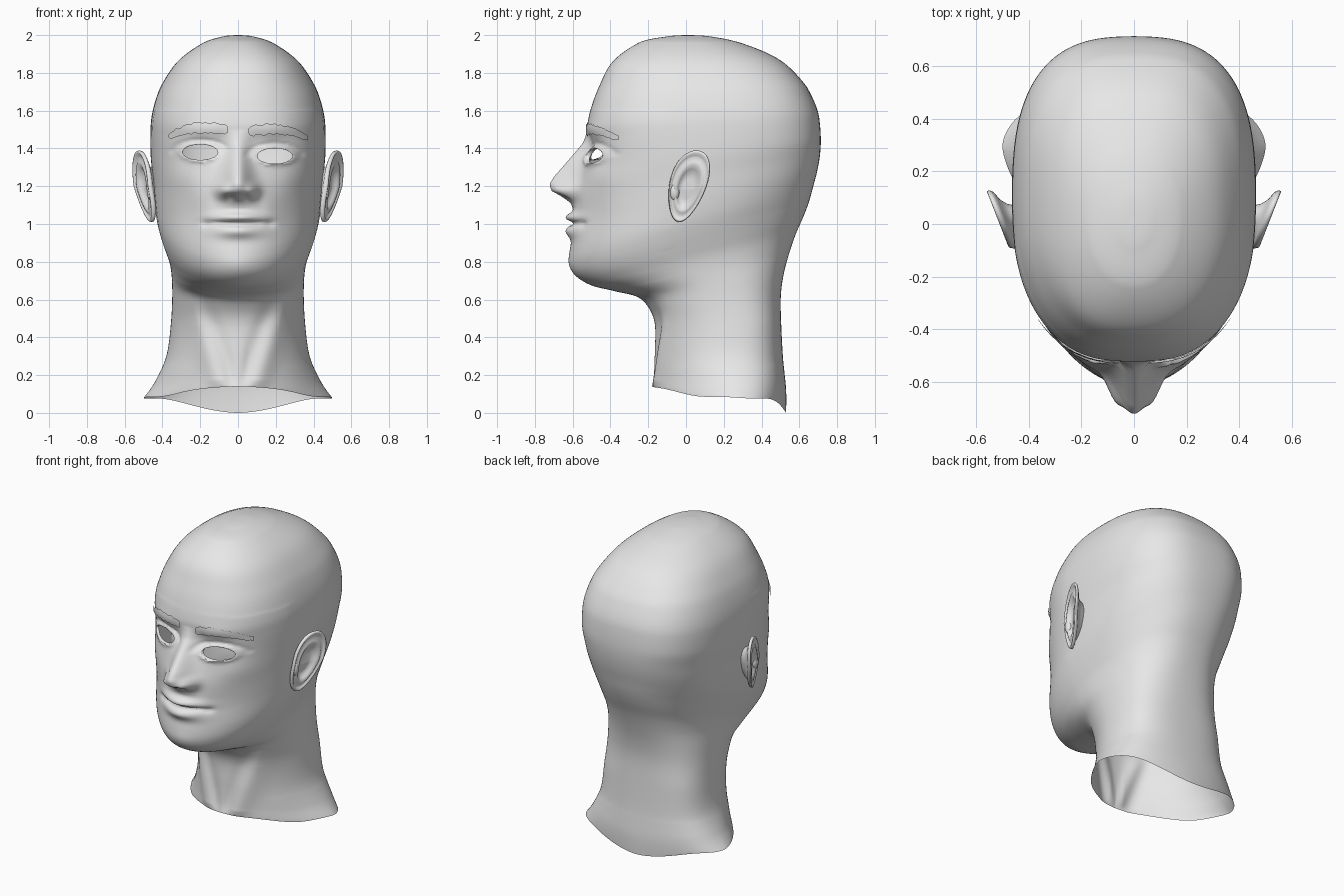
import bpy, bmesh, math, random
from math import sin, cos, pi, exp
from mathutils import Vector
from mathutils.bvhtree import BVHTree

if "Cube" in bpy.data.objects:
    bpy.data.objects.remove(bpy.data.objects["Cube"])

random.seed(4)
skin = bpy.data.materials.new("light_grey")
skin.diffuse_color = (0.8, 0.8, 0.8, 1)
skin.use_nodes = True
skin.node_tree.nodes["Principled BSDF"].inputs["Base Color"].default_value = skin.diffuse_color


def finish(bm, name):
    me = bpy.data.meshes.new(name)
    bm.to_mesh(me)
    bm.free()
    for p in me.polygons:
        p.use_smooth = True
    me.materials.append(skin)
    ob = bpy.data.objects.new(name, me)
    bpy.context.collection.objects.link(ob)
    return ob


# tilted rings: front y, front z, back y, back z, half width, roundness of the front half
RINGS = [
    (-.18, .14, .53, .00, .50, 1.7),
    (-.17, .20, .53, .12, .44, 1.9),
    (-.165, .32, .515, .28, .38, 2.1),
    (-.165, .47, .505, .47, .357, 2.2),
    (-.20, .56, .503, .62, .350, 2.2),
    (-.26, .615, .52, .74, .350, 2.1),
    (-.38, .645, .55, .85, .355, 2.0),
    (-.50, .675, .585, .95, .367, 1.95),
    (-.575, .72, .625, 1.04, .39, 1.95),
    (-.61, .78, .655, 1.12, .413, 1.95),
    (-.615, .86, .677, 1.20, .433, 1.95),
    (-.60, 1.00, .698, 1.28, .447, 1.95),
    (-.59, 1.15, .712, 1.36, .455, 2.0),
    (-.555, 1.30, .717, 1.44, .465, 2.15),
    (-.525, 1.45, .712, 1.53, .465, 2.4),
    (-.52, 1.54, .700, 1.60, .459, 2.45),
    (-.495, 1.64, .667, 1.68, .437, 2.45),
    (-.455, 1.74, .62, 1.755, .40, 2.4),
    (-.39, 1.86, .50, 1.87, .318, 2.4),
    (-.25, 1.96, .31, 1.953, .19, 2.2),
    (-.10, 1.993, .13, 1.993, .08, 2.0),
    (-.005, 2.0, .005, 2.0, .004, 2.0),
]
# roundness of the back half along the rings
BACK = [(0, 1.7), (3, 2.45), (9, 2.4), (13, 2.75), (17, 2.7), (19, 2.3), (21, 2)]
# nose height along z
NOSE = [(1.08, 0), (1.115, .02), (1.15, .075), (1.175, .125), (1.21, .145),
        (1.25, .132), (1.35, .068), (1.43, .018), (1.5, 0)]
# mirrored face shapes: x, z, spread x, spread z, push in y
SHAPES = [
    (.19, 1.40, .10, .06, .034), (.09, 1.42, .045, .06, .014),
    (.20, 1.50, .13, .035, -.006), (.20, 1.37, .07, .045, -.022),
    (.075, 1.175, .036, .036, -.045), (.042, 1.138, .02, .012, .014),
    (.25, 1.05, .08, .10, .006), (.30, 1.25, .09, .07, -.010),
    (.17, 1.00, .025, .02, .010), (.12, 1.12, .03, .05, .004),
]
# centred face shapes (lips, chin)
CENTRE = [(0, 1.036, .12, .024, -.040), (0, .963, .11, .034, -.034),
          (0, .90, .14, .035, .003), (0, .78, .10, .06, -.008)]
EYES = [(-.20, 1.38), (.195, 1.36)]
EW, EH = .093, .041


def spline(t):
    i = min(int(t), len(RINGS) - 2)
    f = t - i
    p = [RINGS[max(0, min(len(RINGS) - 1, i + k))] for k in (-1, 0, 1, 2)]
    return [b + .5 * f * (c - a + f * (2*a - 5*b + 4*c - d + f * (3*(b - c) + d - a)))
            for a, b, c, d in zip(*p)]


def piecewise(pts, z):
    for (a, u), (b, v) in zip(pts, pts[1:]):
        if a <= z <= b:
            return u + (v - u) * (z - a) / (b - a)
    return 0


def bump(x, z, s):
    return s[4] * exp(-((x - s[0]) / s[2]) ** 2 - ((z - s[1]) / s[3]) ** 2)


def face_push(x, z):
    ax = abs(x)
    d = sum(bump(ax, z, s) for s in SHAPES) + sum(bump(x, z, s) for s in CENTRE)
    width = .045 + .033 * max(0, min(1, (1.42 - z) / .22))
    d -= piecewise(NOSE, z) * exp(-(ax / width) ** 2)
    d += .024 * exp(-(ax / .165) ** 6 - ((z - 1.003) / .010) ** 2)   # mouth line
    for cx, cz in EYES:                                              # eyelids
        r = math.hypot((x - cx) / EW, (z - cz) / EH)
        d -= .010 * exp(-((r - 1.1) / .22) ** 2)
        if z > cz:
            d += .008 * exp(-((r - 1.6) / .15) ** 2)
    return d


# head and neck
bm = bmesh.new()
COLS, STEP = 160, 12
rows = []
for i in range((len(RINGS) - 1) * STEP + 1):
    t = i / STEP
    yf, zf, yb, zb, w, nf = spline(t)
    nb = piecewise(BACK, t)
    low = max(0, 1 - t / 2)
    row = []
    for j in range(COLS):
        u = 2 * j / COLS
        u = u if u <= 1 else u - 2
        a = math.copysign(pi * abs(u) ** 1.3, u)
        sa, ca = sin(a), cos(a)
        n = nf if ca > 0 else nb
        x = w * math.copysign(abs(sa) ** (2 / n), sa)
        s = (1 - math.copysign(abs(ca) ** (2 / n), ca)) / 2
        y = yf + (yb - yf) * s + .12 * max(0, 1 - t / 6) * sa * sa
        z = zf + (zb - zf) * s
        # wavy lower edge of the neck
        z += low * .045 * exp(-((s - .82) / .25) ** 2) * (1 - s ** 12)
        z -= low * .02 * exp(-((s - .22) / .13) ** 2)
        k = max(0, min(1, (-.05 - y) / .2))
        if z > .7:
            y += face_push(x, z) * k * k * (3 - 2 * k)
        elif t < 5 and y < .15:                                      # neck muscles
            m = .09 + (z - .12) * .36
            fade = min(1, (5 - t) / 2) * min(1, t + .3)
            y -= .018 * fade * exp(-((abs(x) - m) / .06) ** 2)
            y += .010 * fade * exp(-((abs(x) - m + .09) / .045) ** 2) * min(1, abs(x) / .05)
        row.append(bm.verts.new((x, y, max(0, z))))
    rows.append(row)
for lo, hi in zip(rows, rows[1:]):
    for j in range(COLS):
        k = (j + 1) % COLS
        bm.faces.new((lo[j], lo[k], hi[k], hi[j]))
bm.faces.new(rows[-1])
# even out the skull and nape
soft = [v for v in bm.verts if .25 < v.co.z < 1.96 and (v.co.y > -.1 or v.co.z > 1.6)]
for _ in range(20):
    bmesh.ops.smooth_vert(bm, verts=soft, factor=.5, use_axis_x=True, use_axis_y=True, use_axis_z=True)
bvh = BVHTree.FromBMesh(bm)

# eye openings, cut cleanly along an oval
for cx, cz in EYES:
    def radius(p):
        return math.hypot((p.x - cx) / EW, (p.z - cz) / EH)
    N = 20
    pts = [Vector((cx + EW * cos(2*pi*q/N), 0, cz + EH * sin(2*pi*q/N))) for q in range(N)]
    planes = []
    for q in range(N):
        e = pts[(q + 1) % N] - pts[q]
        planes.append((pts[q], Vector((e.z, 0, -e.x)).normalized()))
    for co, no in planes:
        fs = [f for f in bm.faces if f.calc_center_median().y < -.2
              and radius(f.calc_center_median()) < 1.4]
        geom = list({v for f in fs for v in f.verts}) + list({e for f in fs for e in f.edges}) + fs
        bmesh.ops.bisect_plane(bm, geom=geom, dist=1e-5, plane_co=co, plane_no=no)
    inside = []
    for f in bm.faces:
        c = f.calc_center_median()
        if c.y < -.2 and all((c - co).dot(no) < 0 for co, no in planes):
            inside.append(f)
    bmesh.ops.delete(bm, geom=inside, context='FACES')
    rim = [e for e in bm.edges if e.is_boundary and e.verts[0].co.z > 1
           and radius(e.verts[0].co) < 1.2 and e.verts[0].co.y < -.2]
    out = bmesh.ops.extrude_edge_only(bm, edges=rim)
    for v in out['geom']:
        if isinstance(v, bmesh.types.BMVert):
            v.co.y += .025
finish(bm, "head")

# ears: concentric loops (scale, outward offset) from the hollow, over the rim, to the back
LOOPS = [(.05, -.030), (.28, -.031), (.42, -.028), (.53, -.014), (.63, -.001), (.72, -.002),
         (.81, -.010), (.88, -.004), (.94, .004), (.98, .003), (1.0, -.006), (.98, -.016),
         (.90, -.024), (.72, -.034), (.58, -.055), (.5, -.10)]
for side, label in ((1, "ear_left"), (-1, "ear_right")):
    bm = bmesh.new()
    N, loops = 48, []
    for r, off in LOOPS:
        loop = []
        for q in range(N):
            th = 2 * pi * q / N
            s = sin(th) * r
            y = .01 + .10 * cos(th) * r * (1 + .2 * s) + .045 * s
            z = 1.2 + .19 * s - .02 * (1 - r)
            x = .472 + .39 * (y + .09) + off - .03 * max(0, -s)
            loop.append(bm.verts.new((side * x, y, z)))
        loops.append(loop)
    faces = [loops[0]]
    for a, b in zip(loops, loops[1:]):
        for q in range(N):
            k = (q + 1) % N
            faces.append((a[q], b[q], b[k], a[k]))
    for f in faces:
        bm.faces.new(f if side > 0 else list(f)[::-1])
    finish(bm, label)
    # small flap in front of the ear hole
    bm = bmesh.new()
    bmesh.ops.create_uvsphere(bm, u_segments=16, v_segments=10, radius=1)
    for v in bm.verts:
        v.co = (side * .462 + v.co.x * .02, -.06 + v.co.y * .025, 1.17 + v.co.z * .045)
    finish(bm, label + "_flap")

# eyebrows: thin ragged strips laid on the brow
for side, label in ((1, "eyebrow_left"), (-1, "eyebrow_right")):
    bm = bmesh.new()
    grid = []
    for i in range(25):
        t = i / 24
        x = side * (.055 + .305 * t)
        zc = 1.497 - side * .004 + .012 * sin(pi * t) - .035 * t ** 3
        h = .026 * (1 - .35 * t ** 3) * (.6 if i in (0, 24) else 1)
        col = []
        for k in range(5):
            z = zc + h * (k / 2 - 1) + (random.uniform(-.005, .005) if k in (0, 4) else 0)
            p, nrm = bvh.ray_cast(Vector((x, -2, z)), Vector((0, 1, 0)))[:2]
            if nrm.y > 0:
                nrm = -nrm
            col.append(bm.verts.new(p + nrm * .009))
        grid.append(col)
    for a, b in zip(grid, grid[1:]):
        for k in range(4):
            f = (a[k], b[k], b[k + 1], a[k + 1])
            bm.faces.new(f if side > 0 else f[::-1])
    finish(bm, label)
